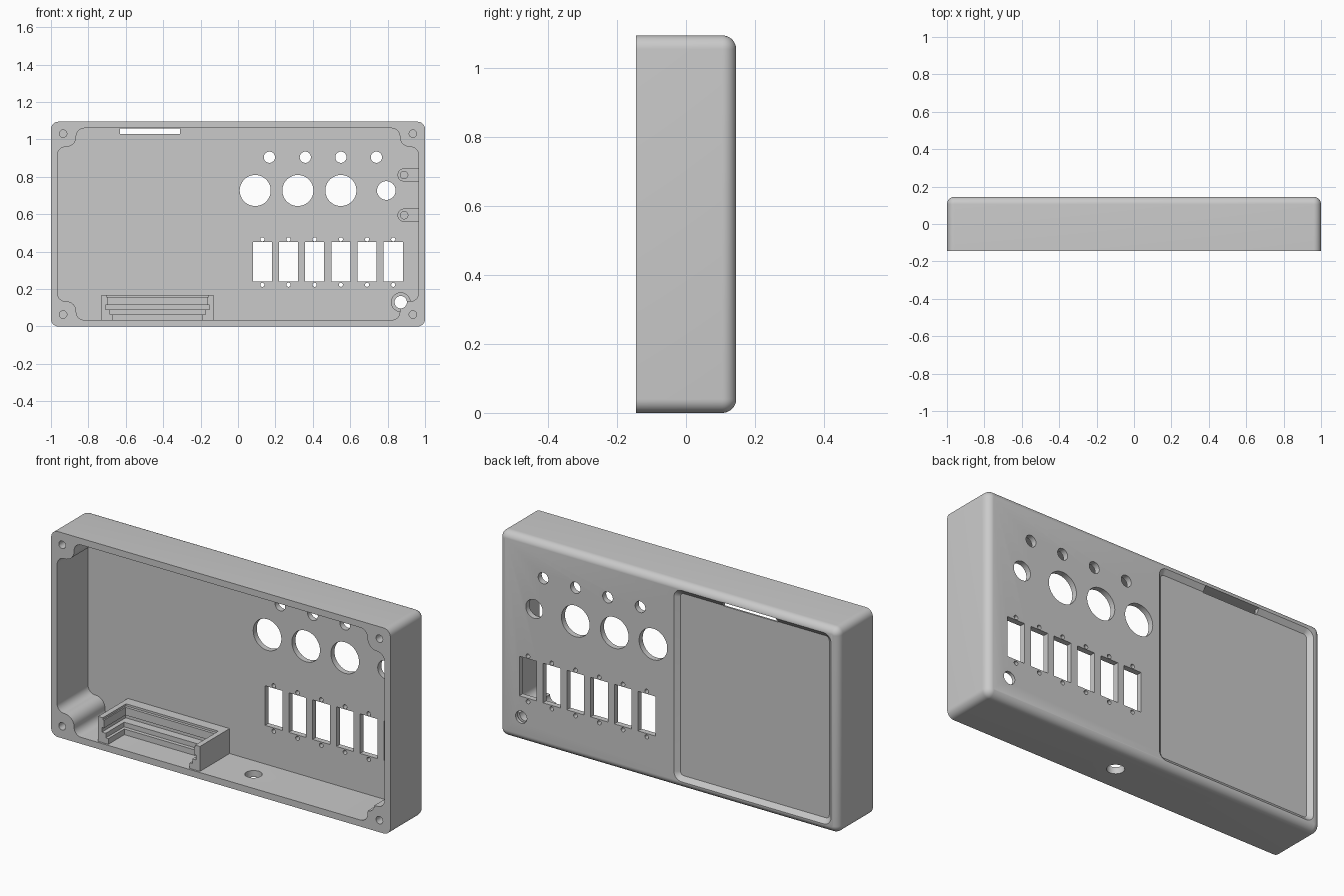
import bpy, bmesh, math

cube = bpy.data.objects.get("Cube")
if cube:
    bpy.data.objects.remove(cube, do_unlink=True)

W, H, D = 1.0, 1.095, 0.145          # half width, height, half depth
X0, Z0, Z1 = 0.965, 0.035, 1.06      # cavity half width, bottom, top
FLOOR = 0.115                        # inner face of the back panel

grey = bpy.data.materials.new("light grey plastic")
grey.use_nodes = True
grey.diffuse_color = (0.59, 0.59, 0.59, 1)
grey.node_tree.nodes["Principled BSDF"].inputs["Base Color"].default_value = (0.59, 0.59, 0.59, 1)


def arc(cx, cz, r, a0, a1, n=8):
    return [(cx + r * math.cos(math.radians(a0 + (a1 - a0) * i / n)),
             cz + r * math.sin(math.radians(a0 + (a1 - a0) * i / n))) for i in range(n + 1)]


def circle(x, z, r, n=48):
    return arc(x, z, r, 0, 360, n)[:-1]


def rect(xa, xb, za, zb):
    return [(xa, za), (xb, za), (xb, zb), (xa, zb)]


def round_rect(xa, xb, za, zb, r):
    return (arc(xb - r, zb - r, r, 0, 90) + arc(xa + r, zb - r, r, 90, 180)
            + arc(xa + r, za + r, r, 180, 270) + arc(xb - r, za + r, r, 270, 360))


def loft(bm, sections, axis="y"):
    """Closed solid through (position, outline) sections along y or z."""
    rings = []
    for p, pts in sections:
        rings.append([bm.verts.new((a, p, b) if axis == "y" else (a, b, p)) for a, b in pts])
    n = len(rings[0])
    for lo, hi in zip(rings, rings[1:]):
        for i in range(n):
            j = (i + 1) % n
            bm.faces.new((lo[i], lo[j], hi[j], hi[i]))
    bm.faces.new(rings[0])
    bm.faces.new(rings[-1])


def prism(bm, pts, a, b, axis="y"):
    loft(bm, [(a, pts), (b, pts)], axis)


def finish(bm, name):
    bmesh.ops.recalc_face_normals(bm, faces=bm.faces)
    mesh = bpy.data.meshes.new(name)
    bm.to_mesh(mesh)
    bm.free()
    mesh.materials.append(grey)
    ob = bpy.data.objects.new(name, mesh)
    bpy.context.collection.objects.link(ob)
    return ob


def select(ob):
    bpy.ops.object.select_all(action="DESELECT")
    ob.select_set(True)
    bpy.context.view_layer.objects.active = ob


def cut(ob, bm, name):
    cutter = finish(bm, name)
    cutter.hide_render = True
    mod = ob.modifiers.new(name, "BOOLEAN")
    mod.operation, mod.solver, mod.object = "DIFFERENCE", "EXACT", cutter
    select(ob)
    bpy.ops.object.modifier_apply(modifier=name)
    bpy.data.objects.remove(cutter, do_unlink=True)


# Outer shell: rounded outline with a rounded back edge
bm = bmesh.new()
R = 0.04
sections = [(-D, round_rect(-W, W, 0, H, R))]
for i in range(9):
    a = math.radians(80 * i / 8)
    s = R * (1 - math.cos(a))
    sections.append((D - R + R * math.sin(a) / math.sin(math.radians(80)),
                     round_rect(-W + s, W - s, s, H - s, R - s)))
loft(bm, sections)
shell = finish(bm, "enclosure_shell")

# Cavity outline, stepping around a screw boss in every corner
B, F, BR = 0.1, 0.042, 0.054
corner = (arc(F, B + F, F, 180, 270) + arc(B - BR, B - BR, BR, 90, 0)
          + arc(B + F, F, F, 180, 270))
outline = [(-X0 + u, Z0 + v) for u, v in corner]
outline += [(X0 - u, Z0 + v) for u, v in reversed(corner)]
outline += [(X0 - u, Z1 - v) for u, v in corner]
outline += [(-X0 + u, Z1 - v) for u, v in reversed(corner)]
bm = bmesh.new()
prism(bm, outline, -D - 0.05, FLOOR)
cut(shell, bm, "cavity_cutter")

# Shallow sloped recess on the back
bm = bmesh.new()
loft(bm, [(y, round_rect(-0.957 + s, -0.03 - s, 0.038 + s, 1.058 - s, 0.045 - s))
          for y, s in ((D + 0.002, -0.002), (D - 0.02, 0.025))])
cut(shell, bm, "recess_cutter")

# Panel openings
bm = bmesh.new()
holes = [(x, 0.905, 0.03) for x in (0.168, 0.36, 0.55, 0.74)]
holes += [(x, 0.727, 0.083) for x in (0.092, 0.32, 0.55)]
holes += [(0.793, 0.727, 0.05)]
for i in range(6):
    x = 0.13 + 0.14 * i
    prism(bm, rect(x - 0.051, x + 0.051, 0.241, 0.452), 0.1, 0.2)
    holes += [(x, 0.464, 0.011), (x, 0.225, 0.011)]
for x, z, r in holes:
    # small fixing holes start just clear of the window slots
    z += math.copysign(0.002, z - 0.35) if r < 0.02 else 0
    prism(bm, circle(x, z, r), 0.08, 0.2)
prism(bm, rect(-0.63, -0.31, 1.03, Z1 - 0.001), 0.08, 0.2)
# Corner screw holes
for x in (-0.935, 0.935):
    for z in (0.064, 1.031):
        prism(bm, circle(x, z, 0.02, 24), -0.2, 0.0)
# Lower corner hole, clearing the edge of the boss
prism(bm, circle(0.87, 0.13, 0.033), -0.2, 0.2)
# Round hole in the underside
prism(bm, circle(0.1, -0.012, 0.042), -0.05, 0.06, axis="z")
cut(shell, bm, "openings_cutter")

# Counterbore around the lower corner hole
bm = bmesh.new()
prism(bm, circle(0.87, 0.13, 0.05), FLOOR - 0.003, FLOOR + 0.012)
cut(shell, bm, "counterbore_cutter")

# Screw posts on the inside of the left wall
for name, z in (("upper_side_post", 0.81), ("lower_side_post", 0.595)):
    bm = bmesh.new()
    prism(bm, [(X0 + 0.005, z + 0.035)] + arc(0.888, z, 0.035, 90, 270, 16)
          + [(X0 + 0.005, z - 0.035)], 0.02, FLOOR + 0.004)
    post = finish(bm, name)
    bm = bmesh.new()
    prism(bm, circle(0.888, z, 0.02, 24), -0.05, 0.09)
    cut(post, bm, name + "_hole")

# Compartment walls with a slide groove: stacked U-shaped layers
bm = bmesh.new()
XL, XR, YF = -0.73, -0.13, -0.135
layers = [(0.03, 0.065, 0.06, 0.0), (0.065, 0.09, 0.045, 0.02), (0.09, 0.115, 0.022, 0.065),
          (0.115, 0.157, 0.035, 0.045), (0.157, 0.168, 0.028, 0.06)]
for za, zb, t, back in layers:
    yb = FLOOR + 0.004
    prism(bm, [(XL, YF), (XL + t, YF), (XL + t, back), (XR - t, back), (XR - t, YF),
               (XR, YF), (XR, yb), (XL, yb)], za, zb, axis="z")
finish(bm, "compartment_walls")

for ob in [o for o in bpy.context.collection.objects if o.type == "MESH"]:
    select(ob)
    bpy.ops.object.shade_smooth_by_angle(angle=math.radians(30))
